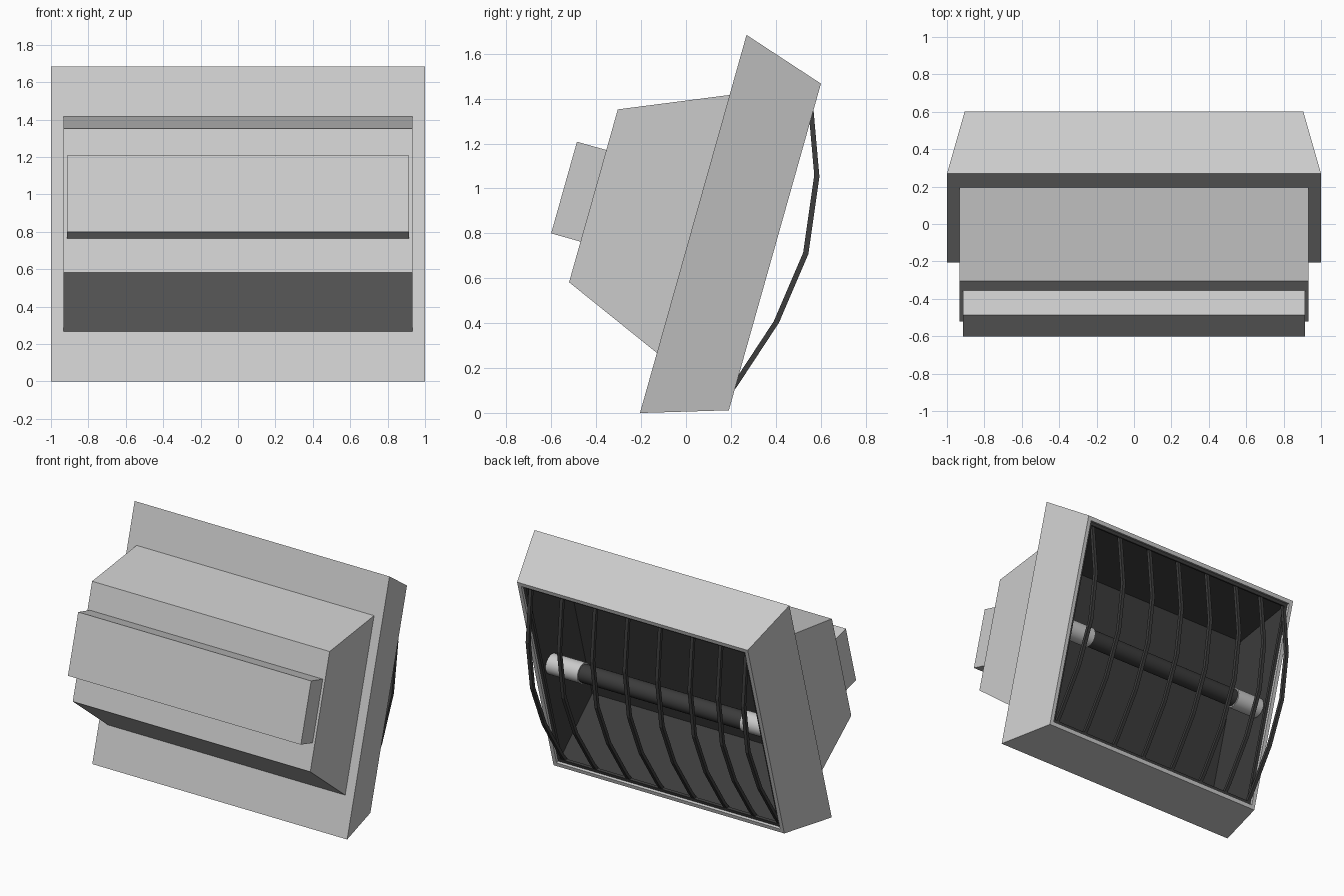
import bpy, bmesh, math
from mathutils import Vector

if "Cube" in bpy.data.objects:
    bpy.data.objects.remove(bpy.data.objects["Cube"])

# Local lamp axes: x across, n towards the open rear, v along the tilted height
UP = Vector((0, 0.2713, 0.9625))
BACK = Vector((0, 0.9625, -0.2713))
CENTRE = Vector((0, -0.205, 0.0)) + UP * 0.8745

dark = bpy.data.materials.new("dark_metal")
dark.diffuse_color = (0.045, 0.045, 0.045, 1)
dark.use_nodes = True
dark.node_tree.nodes["Principled BSDF"].inputs["Base Color"].default_value = dark.diffuse_color


def P(x, n, v):
    return CENTRE + Vector((x, 0, 0)) + BACK * n + UP * v


def finish(name, bm, mat=None):
    me = bpy.data.meshes.new(name)
    bm.to_mesh(me)
    bm.free()
    ob = bpy.data.objects.new(name, me)
    bpy.context.collection.objects.link(ob)
    if mat:
        me.materials.append(mat)
    return ob


def loft(name, rects, cap_start=False, cap_end=False, closed=False, flip=False, mat=None):
    """Skin through rectangles given as (half_width, n, half_height)."""
    bm = bmesh.new()
    loops = [[bm.verts.new(P(sx * w, n, sv * h))
              for sx, sv in ((-1, -1), (1, -1), (1, 1), (-1, 1))] for w, n, h in rects]
    pairs = list(zip(loops, loops[1:]))
    if closed:
        pairs.append((loops[-1], loops[0]))
    for a, b in pairs:
        for i in range(4):
            j = (i + 1) % 4
            bm.faces.new((a[i], a[j], b[j], b[i]))
    if cap_start:
        bm.faces.new(loops[0])
    if cap_end:
        bm.faces.new(loops[-1])
    bmesh.ops.recalc_face_normals(bm, faces=bm.faces)
    if flip:
        bmesh.ops.reverse_faces(bm, faces=bm.faces)
    return finish(name, bm, mat)


# Tapered outer frame, open front and rear
loft("outer_frame", [(0.932, 0.0, 0.597), (1.0, 0.0, 0.875), (0.905, 0.378, 0.756),
                     (0.877, 0.378, 0.728), (0.877, 0.33, 0.728)], closed=True)
# Housing behind the frame and its control box
loft("housing", [(0.932, 0.0, 0.597), (0.932, -0.462, 0.4)], cap_end=True)
loft("control_box", [(0.914, -0.46, 0.212), (0.914, -0.598, 0.212)], True, True)

# Dark reflector tray, facing inwards
loft("reflector", [(0.875, 0.345, 0.727), (0.895, -0.12, 0.53)], cap_end=True, flip=True, mat=dark)
# Thin guard surround just inside the rim
loft("guard_surround", [(0.876, 0.36, 0.727), (0.855, 0.36, 0.705),
                        (0.855, 0.34, 0.705), (0.876, 0.34, 0.727)], closed=True, mat=dark)

# Bowed guard bars with square section
path = [(0.345, -0.71), (0.372, -0.645), (0.475, -0.32), (0.518, 0.01),
        (0.472, 0.355), (0.36, 0.65), (0.335, 0.71)]
for k, x in enumerate((0.83, 0.585, 0.325, 0.07, -0.185, -0.44, -0.66, -0.86)):
    bm = bmesh.new()
    r = 0.012
    rings = [[bm.verts.new(P(x + sx * r, n + sn * r, v))
              for sx, sn in ((-1, -1), (1, -1), (1, 1), (-1, 1))] for n, v in path]
    for a, b in zip(rings, rings[1:]):
        for i in range(4):
            j = (i + 1) % 4
            bm.faces.new((a[i], a[j], b[j], b[i]))
    bm.faces.new(rings[0])
    bm.faces.new(rings[-1])
    bmesh.ops.recalc_face_normals(bm, faces=bm.faces)
    finish(f"guard_bar_{k + 1}", bm, dark)


# Lamp tube with light end holders
def rod(name, x0, x1, radius, mat=None):
    bpy.ops.mesh.primitive_cylinder_add(vertices=24, radius=radius, depth=x1 - x0,
                                        location=P((x0 + x1) / 2, 0.24, -0.01),
                                        rotation=(0, math.pi / 2, 0))
    ob = bpy.context.object
    ob.name = name
    if mat:
        ob.data.materials.append(mat)
    bpy.ops.object.shade_smooth_by_angle()


rod("lamp_tube", -0.66, 0.63, 0.062, dark)
rod("tube_holder_right", 0.62, 0.87, 0.071)
rod("tube_holder_left", -0.87, -0.65, 0.071)
